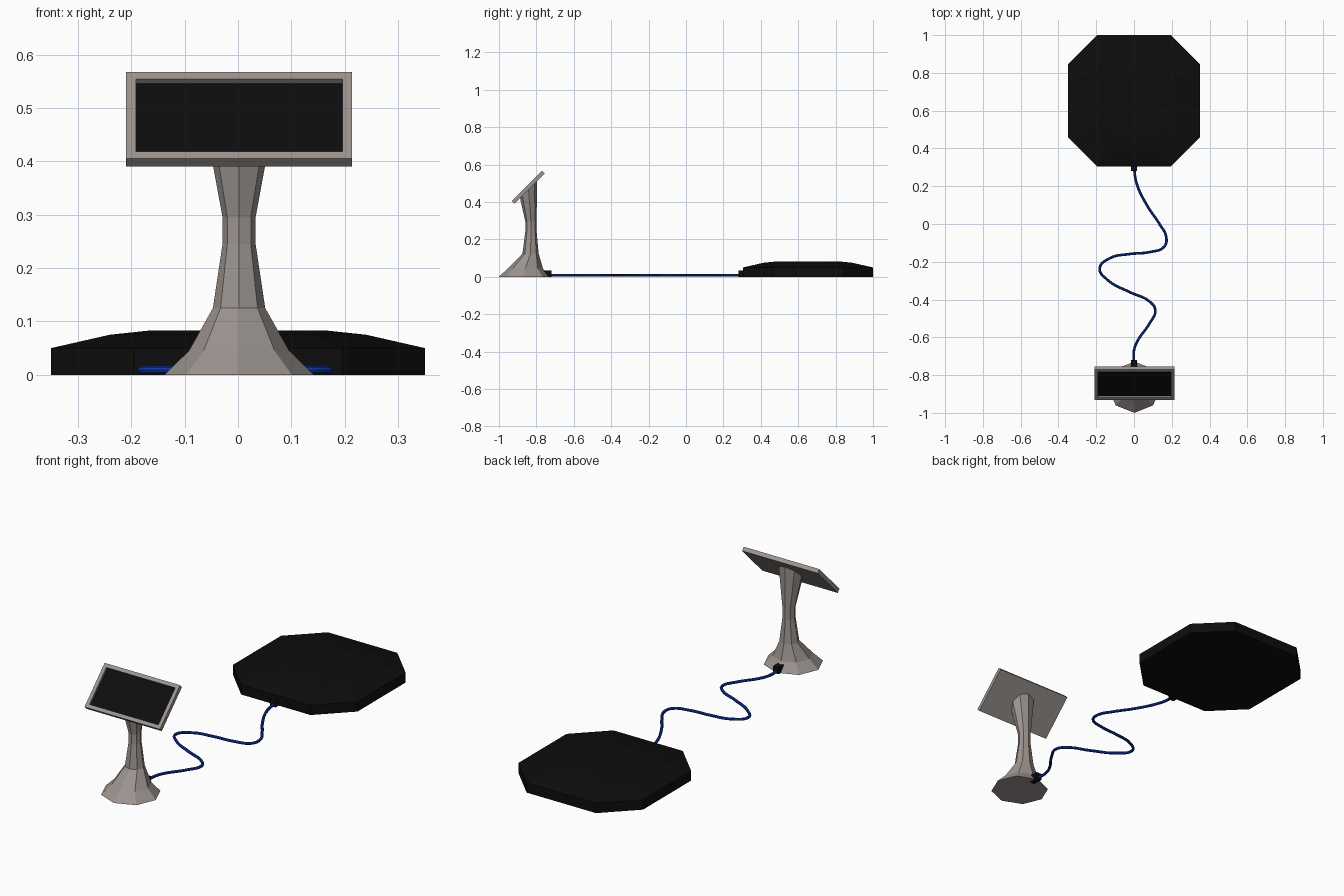
import bpy, bmesh, math
from mathutils import Vector

if "Cube" in bpy.data.objects:
    bpy.data.objects.remove(bpy.data.objects["Cube"])


def material(name, rgb):
    m = bpy.data.materials.new(name)
    m.diffuse_color = (*rgb, 1)
    m.use_nodes = True
    m.node_tree.nodes["Principled BSDF"].inputs["Base Color"].default_value = m.diffuse_color
    return m


GREY = material("warm_grey", (0.33, 0.295, 0.275))
BLACK = material("black", (0.004, 0.004, 0.004))
BLUE = material("cable_blue", (0.006, 0.04, 0.42))


def finish(name, bm, *mats):
    bmesh.ops.recalc_face_normals(bm, faces=bm.faces)
    me = bpy.data.meshes.new(name)
    bm.to_mesh(me)
    bm.free()
    for m in mats:
        me.materials.append(m)
    ob = bpy.data.objects.new(name, me)
    bpy.context.collection.objects.link(ob)
    return ob


def loft(name, rings, mat):
    """Skin a stack of equal-length point rings and cap both ends."""
    bm = bmesh.new()
    vs = [[bm.verts.new(p) for p in ring] for ring in rings]
    n = len(vs[0])
    for a, b in zip(vs, vs[1:]):
        for i in range(n):
            j = (i + 1) % n
            bm.faces.new((a[i], a[j], b[j], b[i]))
    bm.faces.new(vs[0][::-1])
    bm.faces.new(vs[-1])
    return finish(name, bm, mat)


def box(name, lo, hi, mat):
    rings = [[(lo[0], lo[1], z), (hi[0], lo[1], z), (hi[0], hi[1], z), (lo[0], hi[1], z)]
             for z in (lo[2], hi[2])]
    return loft(name, rings, mat)


# Floor pad: chamfered square with a shallow stepped dome
PAD_Y = 0.652
corners = [(-0.195, -0.348), (0.195, -0.348), (0.35, -0.193), (0.35, 0.193),
           (0.195, 0.348), (-0.195, 0.348), (-0.35, 0.193), (-0.35, -0.193)]
loft("floor_pad", [[(x * s, PAD_Y + y * s, z) for x, y in corners]
                   for s, z in ((1, 0), (1, 0.05), (0.686, 0.075), (0.47, 0.083))], BLACK)

# Pedestal: eight-sided flared column, its top cut along the panel slope
CX = 0.002


def octagon(cy, rx, ry, z=None):
    pts = []
    for i in range(8):
        a = i * math.pi / 4
        y = cy + ry * math.sin(a)
        pts.append((CX + rx * math.cos(a), y, y + 1.311 if z is None else z))
    return pts


loft("pedestal", [octagon(-0.864, 0.14, 0.136, 0), octagon(-0.859, 0.094, 0.094, 0.045),
                  octagon(-0.831, 0.049, 0.043, 0.125), octagon(-0.829, 0.031, 0.03, 0.245),
                  octagon(-0.829, 0.031, 0.03, 0.295), octagon(-0.842, 0.063, 0.046)], GREY)

# Display panel: slab tilted 45 degrees with a recessed black screen
W, L, T = 0.212, 0.229, 0.0212
RIM, DEPTH = 0.0185, 0.011
up = Vector((0, 1, 1)).normalized()
out = Vector((0, -1, 1)).normalized()
origin = Vector((CX, -0.932, 0.405))


def panel_ring(margin, depth):
    w = W - margin
    return [origin + Vector((x, 0, 0)) + up * v - out * depth
            for x, v in ((-w, margin), (w, margin), (w, L - margin), (-w, L - margin))]


panel = loft("display_panel", [panel_ring(0, T), panel_ring(0, 0),
                               panel_ring(RIM, 0), panel_ring(RIM, DEPTH)], GREY)
panel.data.materials.append(BLACK)
panel.data.polygons[-1].material_index = 1  # recessed screen face

# Plugs at both cable ends
box("pedestal_plug", (-0.016, -0.775, 0), (0.016, -0.72, 0.033), BLACK)
box("pad_plug", (-0.016, 0.28, 0), (0.016, 0.32, 0.033), BLACK)

# Winding cable on the floor
path = [(0, 0.3), (0.013, 0.217), (0.071, 0.095), (0.135, 0), (0.171, -0.07), (0.16, -0.12),
        (0.08, -0.149), (-0.024, -0.159), (-0.13, -0.182), (-0.182, -0.235), (-0.14, -0.296),
        (-0.024, -0.36), (0.082, -0.41), (0.113, -0.455), (0.082, -0.527), (0.018, -0.62),
        (0, -0.67), (0, -0.74)]
cu = bpy.data.curves.new("cable", 'CURVE')
cu.dimensions = '3D'
cu.bevel_depth = 0.007
cu.bevel_resolution = 2
cu.resolution_u = 5
sp = cu.splines.new('BEZIER')
sp.bezier_points.add(len(path) - 1)
for bp, (x, y) in zip(sp.bezier_points, path):
    bp.co = (x, y, 0.009)
    bp.handle_left_type = bp.handle_right_type = 'AUTO'
cu.materials.append(BLUE)
cable = bpy.data.objects.new("cable", cu)
bpy.context.collection.objects.link(cable)
bpy.context.view_layer.objects.active = cable
cable.select_set(True)
bpy.ops.object.convert(target='MESH')
bpy.ops.object.shade_smooth_by_angle()
